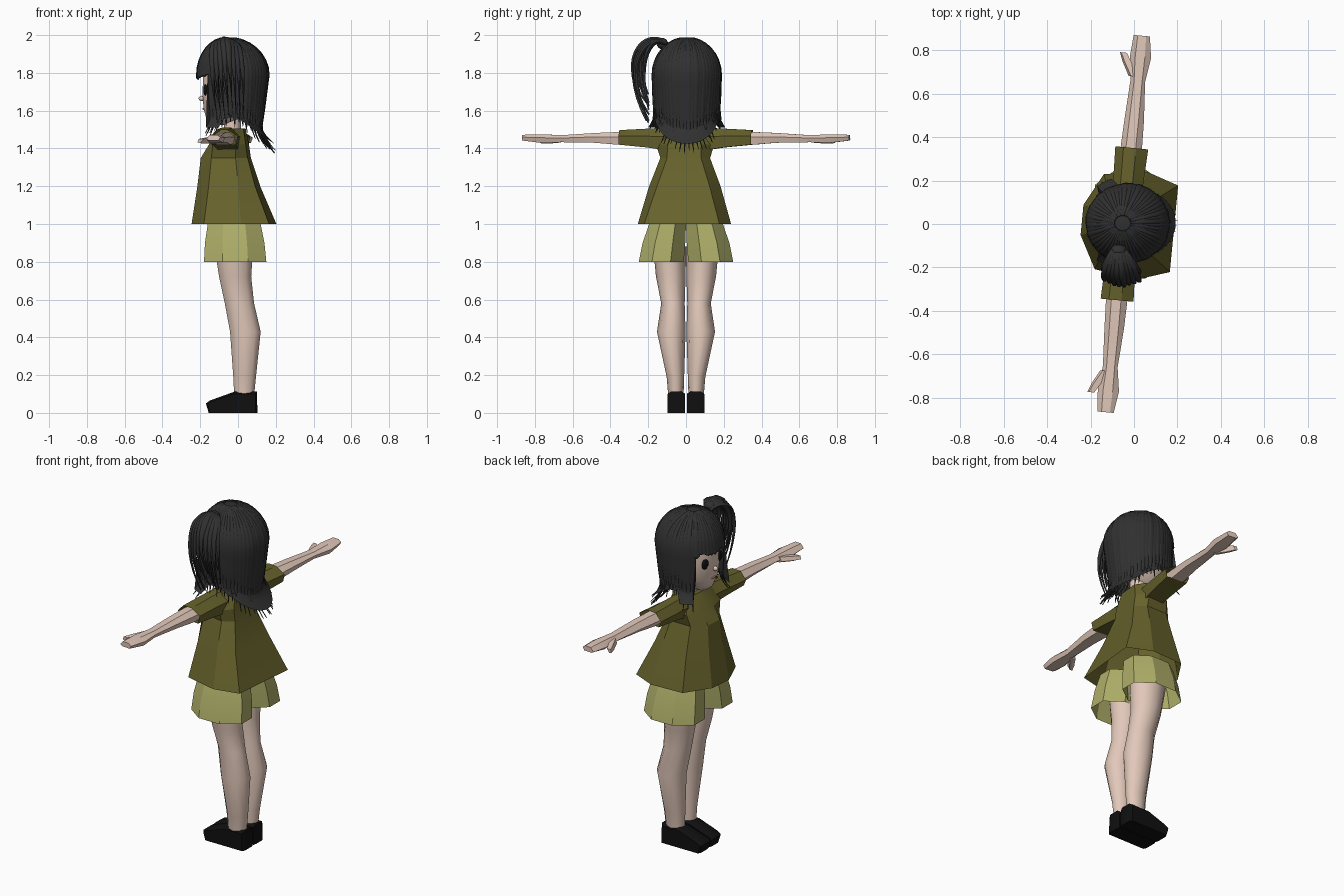
import bpy, bmesh, random
from math import sin, cos, pi, radians
from mathutils import Vector, Matrix, geometry

if "Cube" in bpy.data.objects:
    bpy.data.objects.remove(bpy.data.objects["Cube"])

random.seed(4)
UP = Vector((0, 0, 1))
PIVOT = Matrix.Translation((-0.045, 0, 0))
YAW = PIVOT @ Matrix.Rotation(radians(-5.5), 4, 'Z') @ PIVOT.inverted()


def mat(name, r, g, b):
    m = bpy.data.materials.new(name)
    m.diffuse_color = (r, g, b, 1)
    m.use_nodes = True
    m.node_tree.nodes["Principled BSDF"].inputs["Base Color"].default_value = m.diffuse_color
    return m


SKIN = mat("skin", 0.76, 0.58, 0.49)
SHIRT = mat("olive", 0.135, 0.122, 0.025)
SHORTS = mat("light_olive", 0.42, 0.42, 0.14)
HAIR = mat("charcoal", 0.03, 0.03, 0.03)
BLACK = mat("black", 0.005, 0.005, 0.005)
LIP = mat("lip", 0.5, 0.2, 0.18)


def finish(bm, name, m, angle=30, xf=None):
    bmesh.ops.recalc_face_normals(bm, faces=bm.faces)
    if xf:
        bm.transform(xf)
    me = bpy.data.meshes.new(name)
    bm.to_mesh(me)
    bm.free()
    ob = bpy.data.objects.new(name, me)
    bpy.context.collection.objects.link(ob)
    me.materials.append(m)
    bpy.ops.object.select_all(action='DESELECT')
    ob.select_set(True)
    bpy.context.view_layer.objects.active = ob
    bpy.ops.object.shade_smooth_by_angle(angle=radians(angle))
    return ob


def skin_rings(bm, rings, start=True, end=True, closed=True):
    vs = [[bm.verts.new(p) for p in r] for r in rings]
    n = len(vs[0])
    for a, b in zip(vs, vs[1:]):
        for i in range(n if closed else n - 1):
            j = (i + 1) % n
            bm.faces.new((a[i], a[j], b[j], b[i]))
    if start:
        bm.faces.new(vs[0])
    if end:
        bm.faces.new(vs[-1])


def loft(name, rings, m, start=True, end=True, angle=30, xf=None):
    bm = bmesh.new()
    skin_rings(bm, rings, start, end)
    return finish(bm, name, m, angle, xf)


def ball(name, c, r, m, seg=24, xf=None):
    bm = bmesh.new()
    bmesh.ops.create_uvsphere(bm, u_segments=seg, v_segments=seg // 2, radius=1)
    bm.transform(Matrix.Translation(c) @ Matrix.Diagonal((*r, 1)))
    return finish(bm, name, m, 60, xf)


def oval(x0, x1, y0, y1, z, n=8):
    """Horizontal ring filling the box x0..x1, y0..y1."""
    k = 1 / cos(pi / n)
    return [Vector(((x0 + x1) / 2 + k * (x1 - x0) / 2 * cos((i + .5) * 2 * pi / n),
                    (y0 + y1) / 2 + k * (y1 - y0) / 2 * sin((i + .5) * 2 * pi / n), z))
            for i in range(n)]


def cross(x0, x1, y, z0, z1):
    """Vertical six-sided ring across an arm, with a ridge along the top."""
    xm, zm = (x0 + x1) / 2, z0 + (z1 - z0) * .6
    return [Vector(p) for p in ((x0, y, zm - .01), (x0 + .25 * (x1 - x0), y, z1), (xm + .02, y, z1),
                                (x1, y, zm), (x1 - .01, y, z0), (x0 + .015, y, z0))]


for s, side in ((1, "left"), (-1, "right")):
    # shoes
    prof = [(-.155, 0), (-.17, .05), (-.15, .065), (-.02, .112), (.10, .112), (.103, 0)]
    rings = []
    for y, k in ((.004, .97), (.02, 1), (.08, 1), (.097, .93)):
        rings.append([Vector((-.03 + (x + .03) * k, s * y, z * (.9 if k < 1 and z > .02 else 1))) for x, z in prof])
    loft("shoe_" + side, rings, BLACK)
    # legs
    leg = [(-.02, .085, .015, .092, .09), (-.025, .095, .012, .10, .19), (-.042, .12, .006, .15, .43),
           (-.07, .085, .01, .128, .58), (-.10, .07, .006, .155, .72), (-.125, .08, .004, .17, .88)]
    loft("leg_" + side, [oval(a, b, s * c, s * d, z, 10) for a, b, c, d, z in leg], SKIN, angle=50)
    # shorts legs, open below
    loft("shorts_" + side, [oval(-.18, .15, s * .012, s * .25, .8), oval(-.175, .14, s * .004, s * .23, .9),
                            oval(-.16, .12, 0, s * .195, 1.0)], SHORTS, start=False)
    # sleeves
    loft("sleeve_" + side, [cross(-.11, .02, s * .10, 1.39, 1.51), cross(-.115, .025, s * .2, 1.405, 1.505),
                            cross(-.12, .032, s * .352, 1.42, 1.497)], SHIRT, start=False, end=False, xf=YAW)
    # arms and hands
    arm = [(-.095, .005, .2, 1.425, 1.485), (-.095, .003, .36, 1.42, 1.487), (-.09, .0, .48, 1.43, 1.482),
           (-.08, -.012, .66, 1.433, 1.47), (-.093, .005, .77, 1.43, 1.475), (-.085, -.01, .87, 1.442, 1.472)]
    loft("arm_" + side, [cross(a, b, s * y, c, d) for a, b, y, c, d in arm], SKIN, angle=20, xf=YAW)
    loft("thumb_" + side, [cross(-.09, -.045, s * .68, 1.43, 1.462), cross(-.125, -.085, s * .745, 1.425, 1.455),
                           cross(-.14, -.115, s * .785, 1.428, 1.45)], SKIN, angle=20, xf=YAW)
    # eyes and brows
    ball("eye_" + side, (-.172, s * .066, 1.71), (.012, .028, .03), BLACK, 16)
    ball("ear_" + side, (-.03, s * .155, 1.69), (.03, .012, .04), SKIN, 12)

# shirt: half rings mirrored across y, open at the hem
halves = [(1.0, [(-.24, .07), (-.16, .22), (.04, .248), (.185, .2)]),
          (1.2, [(-.21, .06), (-.14, .165), (.02, .19), (.105, .14)]),
          (1.35, [(-.193, .05), (-.13, .12), (.0, .132), (.06, .09)]),
          (1.42, [(-.15, .05), (-.12, .14), (.0, .155), (.05, .09)]),
          (1.505, [(-.10, .035), (-.085, .10), (-.01, .11), (.035, .06)])]
loft("shirt", [[Vector((x, y, z)) for x, y in h] + [Vector((x, -y, z)) for x, y in reversed(h)]
               for z, h in halves], SHIRT, start=False, angle=20, xf=YAW)

# neck, head, nose and mouth
loft("neck", [oval(-.075, .015, -.045, .045, z, 12) for z in (1.48, 1.62)], SKIN)
jaw = [(-.135, -.06, .03, 1.525), (-.165, .0, .075, 1.55), (-.182, .07, .125, 1.61), (-.188, .11, .152, 1.69),
       (-.185, .135, .158, 1.78), (-.16, .12, .135, 1.88), (-.09, .05, .07, 1.94)]
loft("head", [oval(a, b, -w, w, z, 20) for a, b, w, z in jaw], SKIN, angle=80)
ball("nose", (-.192, 0, 1.665), (.017, .012, .014), SKIN, 12)
ball("mouth", (-.179, 0, 1.61), (.009, .022, .006), LIP, 12)


# hair flow: phi = 0 is the face, pi the back
def hair_path(phi, lift=1.0, shorten=0.0):
    a = abs(phi)
    back = max(0, -cos(phi))
    bang = a < .85
    end = 1.775 if bang else (1.47 if a < 1.25 else 1.525 - .14 * back ** 1.5)
    end += shorten
    flip = 0 if bang else (.28 if a < 1.25 else .06 + .38 * back ** 2)
    pts = []
    for i in range(1, 9):
        t = i / 8 * pi / 2
        pts.append((sin(t) * lift, 1.79 + .2 * cos(t) * lift))
    for i in range(1, 10):
        t = i / 9
        r = 1 + .02 * t if bang else 1 - (.04 + .2 * back) * t + flip * max(0, (t - .66) / .34) ** 2
        pts.append((r * lift, 1.79 + (end - 1.79) * t))
    cr = -.07
    return [Vector(((cr if r < .05 else -.028 - .03 * (1 - min(r, 1))) - .19 * r * cos(phi), .004 + .181 * r * sin(phi), z))
            for r, z in pts]


def strand(bm, pts, side, width, thick, taper):
    rings = []
    for i, p in enumerate(pts):
        t = i / (len(pts) - 1)
        tan = (pts[min(i + 1, len(pts) - 1)] - pts[max(i - 1, 0)]).normalized()
        u = (side - tan * side.dot(tan)).normalized()
        n = tan.cross(u)
        w, h = width * taper(t), thick * (.3 + .7 * taper(t))
        rings.append([p + u * w * cos(k * pi / 3) + n * h * sin(k * pi / 3) for k in range(6)])
    skin_rings(bm, rings)


# inner hair shell
bm = bmesh.new()
N = 56
grid = [hair_path(-pi + 2 * pi * i / N, .965, .04) for i in range(N)]
skin_rings(bm, [[g[j] for g in grid] for j in range(17)], True, False)
finish(bm, "hair_shell", HAIR, 60)

# outer strands all round the head
bm = bmesh.new()
M = 52
for i in range(M):
    phi = -pi + 2 * pi * (i + .5) / M
    pts = hair_path(phi, .985 + random.uniform(-.008, .012), random.uniform(-.015, .03))
    strand(bm, pts, Vector((sin(phi), cos(phi), 0)), .019, .007,
           lambda t: (.3 + .7 * min(1, t * 2.5)) * (1 if t < .7 else max(.06, (1 - t) / .3)))
finish(bm, "hair_strands", HAIR, 60)

# side ponytail arching out and down
bm = bmesh.new()
for i in range(16):
    f = (i % 8) / 7 - .5
    outer = i < 8
    x = -.06 + .13 * f
    reach = (-.41 if outer else -.33) + .14 * abs(f)
    tip = Vector((x + .02, -.195 - random.uniform(0, .02), (1.53 if outer else 1.6) + random.uniform(0, .1)))
    pts = geometry.interpolate_bezier(Vector((-.07 + .03 * f, -.10, 1.945)), Vector((-.07 + .12 * f, -.19, 2.07 - .1 * abs(f))),
                                      Vector((x + .08 * f, reach, 1.87)), tip, 16)
    strand(bm, pts, Vector((1, 0, 0)), .021, .015,
           lambda t: .5 + 1.25 * t if t < .4 else max(.05, (1 - t) / .6) ** 1.1)
finish(bm, "ponytail", HAIR, 60)
ball("hair_tie", (-.07, -.125, 1.955), (.035, .03, .03), HAIR, 16)
